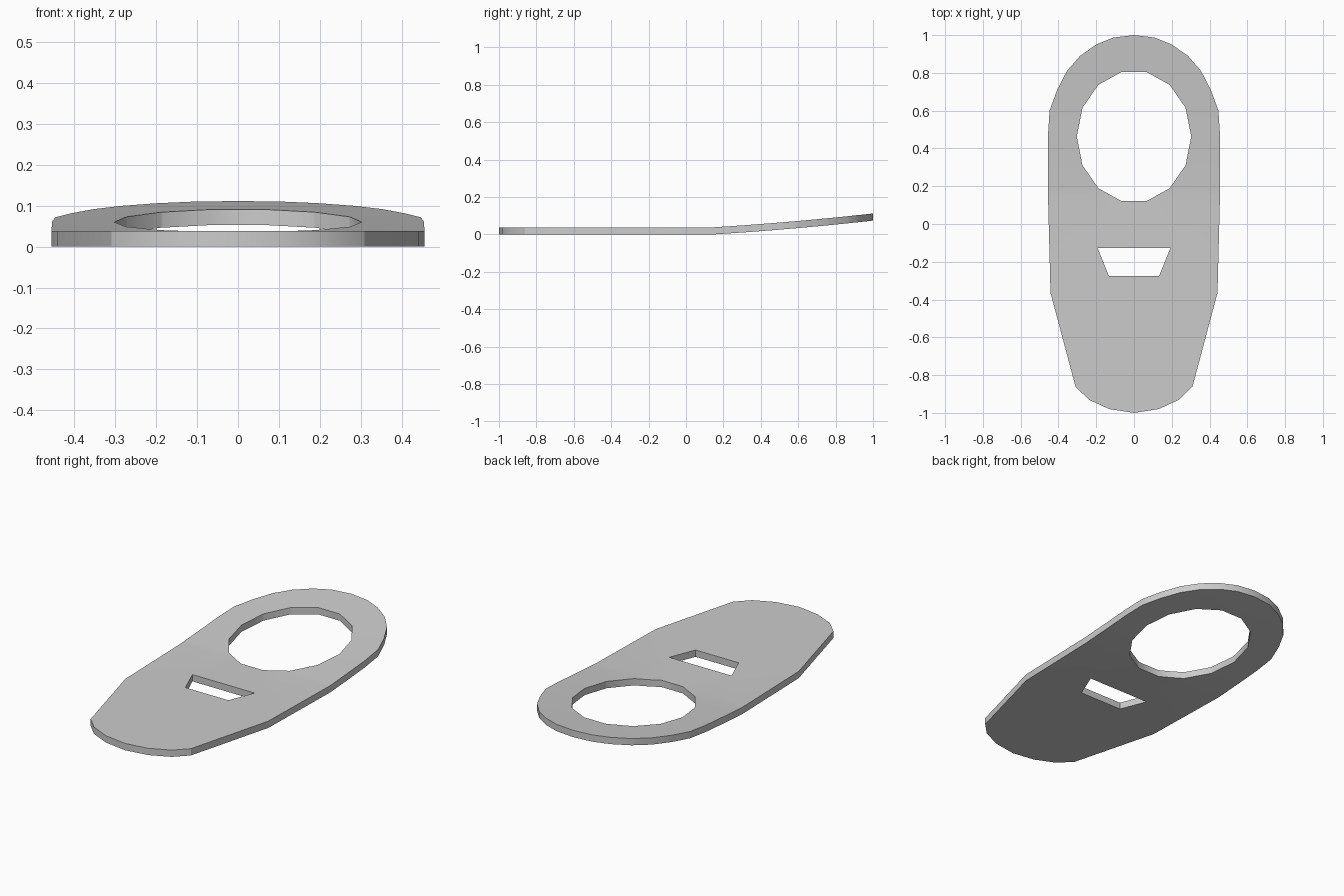
import bpy, bmesh, math

if "Cube" in bpy.data.objects:
    bpy.data.objects.remove(bpy.data.objects["Cube"])

THICK = 0.038
BEND_START = 0.15


def lift(y):
    """Gentle upward curl of the ring end."""
    d = max(0.0, y - BEND_START)
    return 0.062 * d + 0.029 * d * d


def add_loop(bm, pts):
    vs = [bm.verts.new((x, y, 0)) for x, y in pts]
    return [bm.edges.new((vs[i], vs[(i + 1) % len(vs)])) for i in range(len(vs))]


def mirrored(half):
    """Close a right-hand profile by mirroring it across x = 0."""
    return half + [(-x, y) for x, y in reversed(half) if x > 0]


# Outer profile, right half from the back tip to the front tip
outline = mirrored([
    (0, 1), (0.11, 0.987), (0.2, 0.95), (0.286, 0.89), (0.355, 0.81),
    (0.407, 0.71), (0.447, 0.6), (0.455, 0.475), (0.456, 0.18),
    (0.442, -0.365), (0.31, -0.86), (0.24, -0.93), (0.13, -0.98), (0, -1)])

# Fourteen-sided oval hole and tapered slot
hole = [(0.303 * math.cos(i * math.tau / 14), 0.463 + 0.35 * math.sin(i * math.tau / 14))
        for i in range(14)]
slot = [(0.193, -0.127), (0.133, -0.275), (-0.133, -0.275), (-0.193, -0.127)]

bm = bmesh.new()
edges = []
for loop in (outline, hole, slot):
    edges += add_loop(bm, loop)
bmesh.ops.triangle_fill(bm, use_beauty=True, edges=edges, normal=(0, 0, 1))

# Cross cuts so that the ring end can bend
for y in (BEND_START, 0.32, 0.463, 0.615, 0.74, 0.87):
    bmesh.ops.bisect_plane(bm, geom=bm.verts[:] + bm.edges[:] + bm.faces[:],
                           dist=1e-5, plane_co=(0, y, 0), plane_no=(0, 1, 0))

# Thickness, then the curl
ext = bmesh.ops.extrude_face_region(bm, geom=bm.faces[:], use_keep_orig=True)
top = [g for g in ext["geom"] if isinstance(g, bmesh.types.BMVert)]
bmesh.ops.translate(bm, verts=top, vec=(0, 0, THICK))
for v in bm.verts:
    v.co.z += lift(v.co.y)
bmesh.ops.recalc_face_normals(bm, faces=bm.faces[:])

mesh = bpy.data.meshes.new("tab_plate")
bm.to_mesh(mesh)
bm.free()
plate = bpy.data.objects.new("tab_plate", mesh)
bpy.context.collection.objects.link(plate)
bpy.context.view_layer.objects.active = plate
plate.select_set(True)
bpy.ops.object.shade_smooth_by_angle(angle=math.radians(30))
